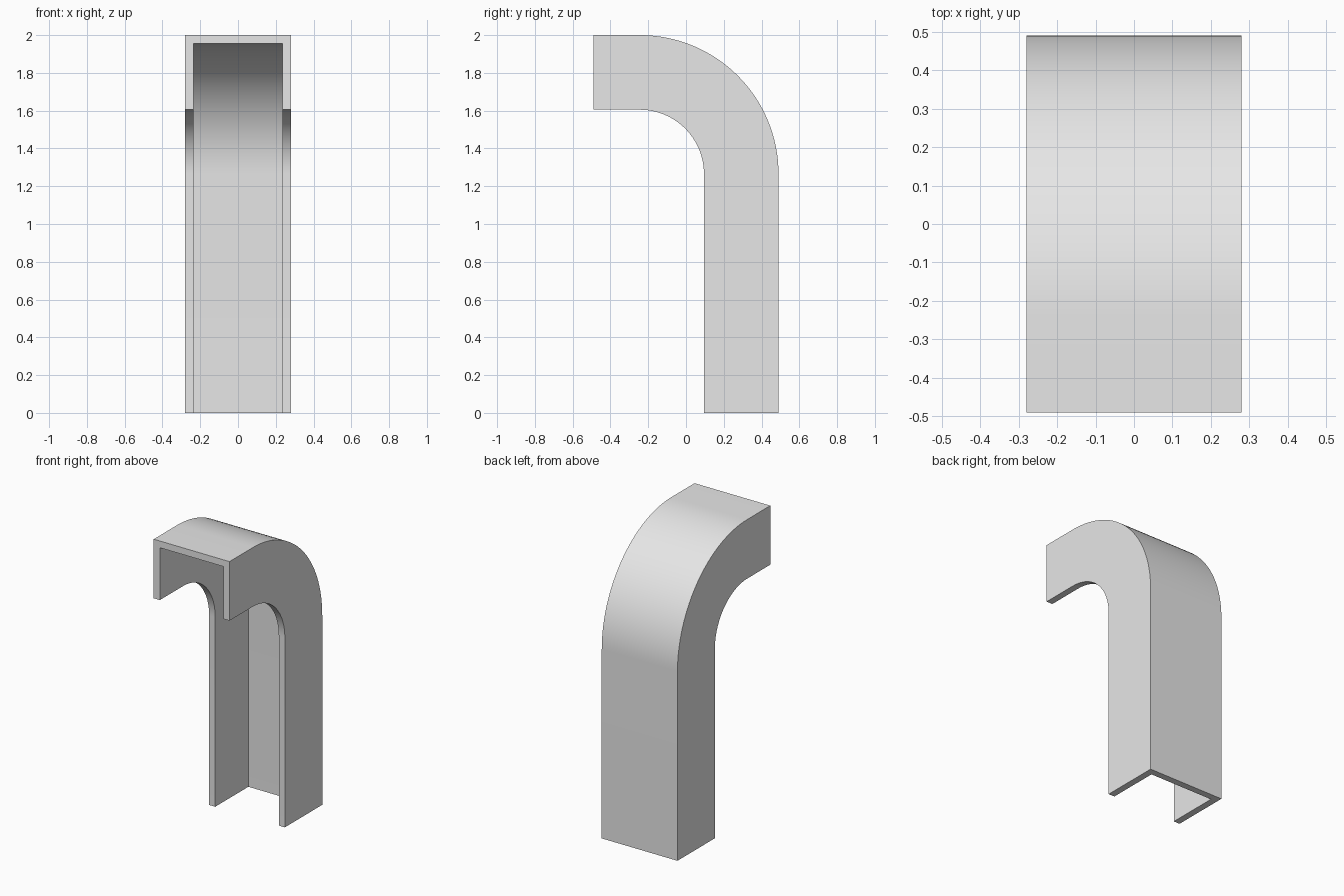
import bpy, bmesh, math

# Remove the default cube
cube = bpy.data.objects.get("Cube")
if cube:
    bpy.data.objects.remove(cube, do_unlink=True)

# Main dimensions
HALF_WIDTH = 0.28
WALL = 0.045
FRONT_Y = -0.49
CENTRE_Y, CENTRE_Z = -0.245, 1.265     # centre of the bend
R_OUT, R_IN = 0.735, 0.34              # back and open edge of the channel
BEND_STEPS = 32

# Single plain grey material
grey = bpy.data.materials.new("plain_grey")
grey.use_nodes = True
colour = (0.8, 0.8, 0.8, 1.0)
grey.diffuse_color = colour
grey.node_tree.nodes["Principled BSDF"].inputs["Base Color"].default_value = colour

# U-shaped cross-section as (x, distance from bend centre)
half = [(HALF_WIDTH - WALL, R_OUT - WALL), (HALF_WIDTH - WALL, R_IN),
        (HALF_WIDTH, R_IN), (HALF_WIDTH, R_OUT)]
section = half + [(-x, r) for x, r in reversed(half)]

# Stations along the path: foot, quarter-circle bend, front mouth
stations = [(0.0, 0.0, -CENTRE_Z)]
stations += [(math.pi / 2 * i / BEND_STEPS, 0.0, 0.0) for i in range(BEND_STEPS + 1)]
stations += [(math.pi / 2, FRONT_Y - CENTRE_Y, 0.0)]

# Sweep the section along the stations
bm = bmesh.new()
rings = []
for angle, dy, dz in stations:
    rings.append([bm.verts.new((x,
                                CENTRE_Y + r * math.cos(angle) + dy,
                                CENTRE_Z + r * math.sin(angle) + dz))
                  for x, r in section])
n = len(section)
for a, b in zip(rings, rings[1:]):
    for i in range(n):
        j = (i + 1) % n
        bm.faces.new((a[i], a[j], b[j], b[i]))

# End caps: left wall, right wall and back web at each end
for ring in (rings[0], rings[-1]):
    for quad in ((0, 1, 2, 3), (4, 5, 6, 7), (0, 3, 4, 7)):
        bm.faces.new([ring[k] for k in quad])
bmesh.ops.recalc_face_normals(bm, faces=bm.faces)

mesh = bpy.data.meshes.new("curved_channel")
bm.to_mesh(mesh)
bm.free()
mesh.materials.append(grey)
channel = bpy.data.objects.new("curved_channel", mesh)
bpy.context.collection.objects.link(channel)

# Smooth the bend, keep the corners sharp
bpy.ops.object.select_all(action='DESELECT')
channel.select_set(True)
bpy.context.view_layer.objects.active = channel
bpy.ops.object.shade_smooth_by_angle(angle=math.radians(30))
